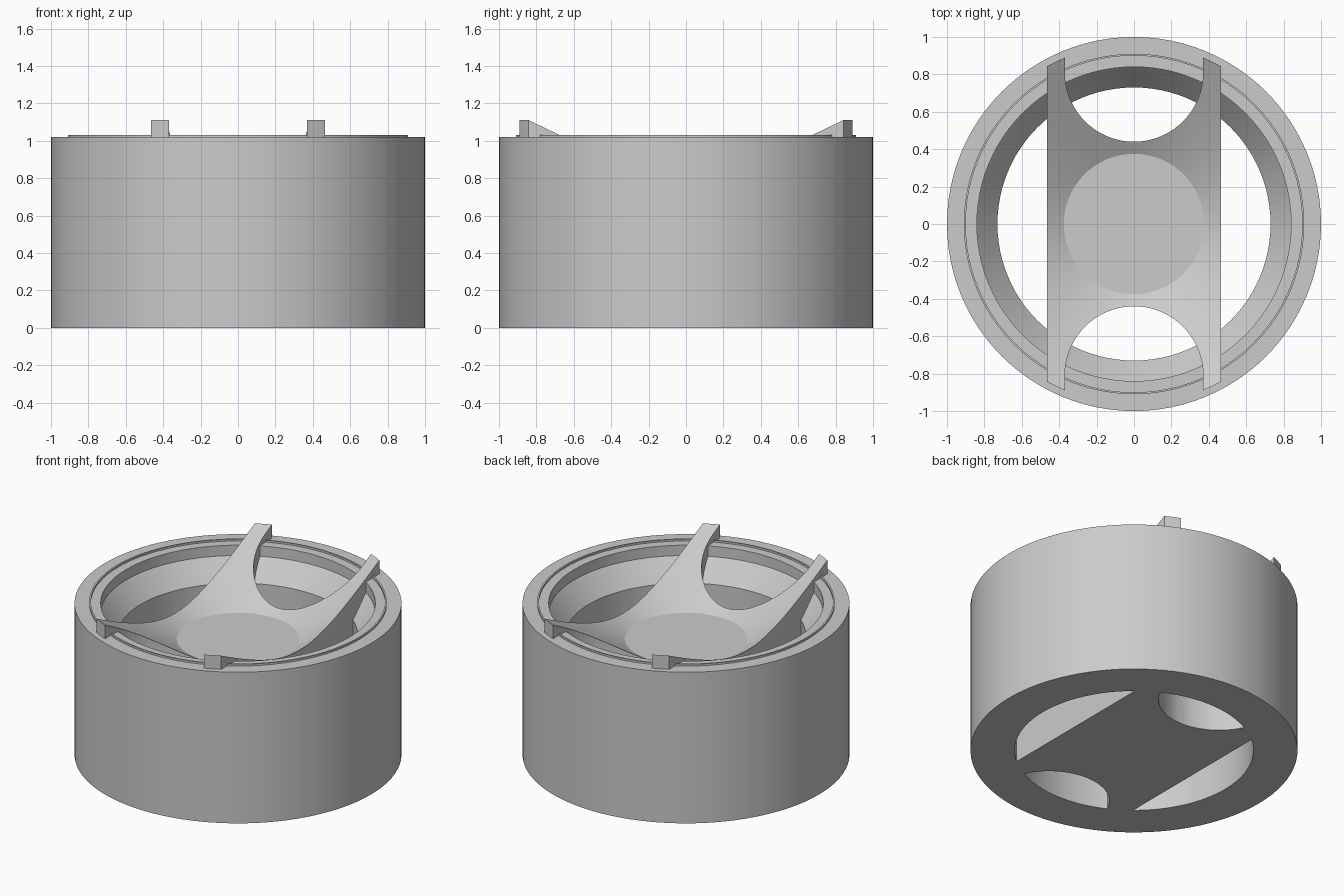
import bpy, bmesh, math

cube = bpy.data.objects.get("Cube")
if cube:
    bpy.data.objects.remove(cube)

grey = bpy.data.materials.new("plain_grey")
grey.use_nodes = True
colour = (0.6, 0.6, 0.6, 1)
grey.diffuse_color = colour
grey.node_tree.nodes["Principled BSDF"].inputs["Base Color"].default_value = colour

SEGMENTS = 96


def finish(name, bm):
    bmesh.ops.recalc_face_normals(bm, faces=bm.faces)
    mesh = bpy.data.meshes.new(name)
    bm.to_mesh(mesh)
    bm.free()
    mesh.materials.append(grey)
    obj = bpy.data.objects.new(name, mesh)
    bpy.context.collection.objects.link(obj)
    return obj


def revolve(name, profile, closed):
    """Spin an (r, z) profile about the z axis."""
    bm = bmesh.new()
    verts = [bm.verts.new((r, 0, z)) for r, z in profile]
    edges = [bm.edges.new(pair) for pair in zip(verts, verts[1:])]
    if closed:
        edges.append(bm.edges.new((verts[-1], verts[0])))
    bmesh.ops.spin(bm, geom=verts + edges, cent=(0, 0, 0), axis=(0, 0, 1),
                   angle=math.tau, steps=SEGMENTS)
    bmesh.ops.remove_doubles(bm, verts=bm.verts, dist=0.0001)
    return finish(name, bm)


def prism(name, outline, low, high):
    """Extrude a flat (x, y) outline upward."""
    bm = bmesh.new()
    face = bm.faces.new([bm.verts.new((x, y, low)) for x, y in outline])
    top = bmesh.ops.extrude_face_region(bm, geom=[face])["geom"]
    bmesh.ops.translate(bm, vec=(0, 0, high - low),
                        verts=[v for v in top if isinstance(v, bmesh.types.BMVert)])
    return finish(name, bm)


def combine(target, other, operation):
    mod = target.modifiers.new(operation, 'BOOLEAN')
    mod.operation, mod.object, mod.solver = operation, other, 'EXACT'
    bpy.context.view_layer.objects.active = target
    bpy.ops.object.modifier_apply(modifier=mod.name)
    bpy.data.objects.remove(other)


# Outer ring with a thin raised bead and a stepped, tapered bore
ring = revolve("outer_ring", [
    (1, 0), (1, 1.02), (0.91, 1.02), (0.91, 1.032), (0.9, 1.032), (0.9, 1.02),
    (0.84, 1.02), (0.84, 0.95), (0.73, 0.815), (0.73, 0)], True)

# Dished bridge: flat centre disc rising as a cone to the arm tips
bridge = revolve("dished_bridge", [
    (0, 0), (0.963, 0), (0.963, 1.112), (0.375, 0.78), (0, 0.78)], False)
half = 0.465
combine(bridge, prism("bridge_clip", [(-half, -2), (half, -2), (half, 2), (-half, 2)],
                      -1, 2), 'INTERSECT')

# Rounded slots that split each end of the bridge into two arms
slot_radius, slot_y = 0.37, 0.81
for side in (1, -1):
    arc = [math.pi * (1 + i / 40) for i in range(41)]
    outline = [(slot_radius * math.cos(a), side * (slot_y + slot_radius * math.sin(a)))
               for a in arc]
    outline += [(slot_radius, side * 1.5), (-slot_radius, side * 1.5)]
    combine(bridge, prism("slot_cutter", outline, -1, 2), 'DIFFERENCE')

# Fuse both parts into one body
combine(ring, bridge, 'UNION')
ring.name = "ring_with_bridge"
bpy.ops.object.select_all(action='DESELECT')
ring.select_set(True)
bpy.context.view_layer.objects.active = ring
bpy.ops.object.shade_smooth_by_angle(angle=math.radians(20))
